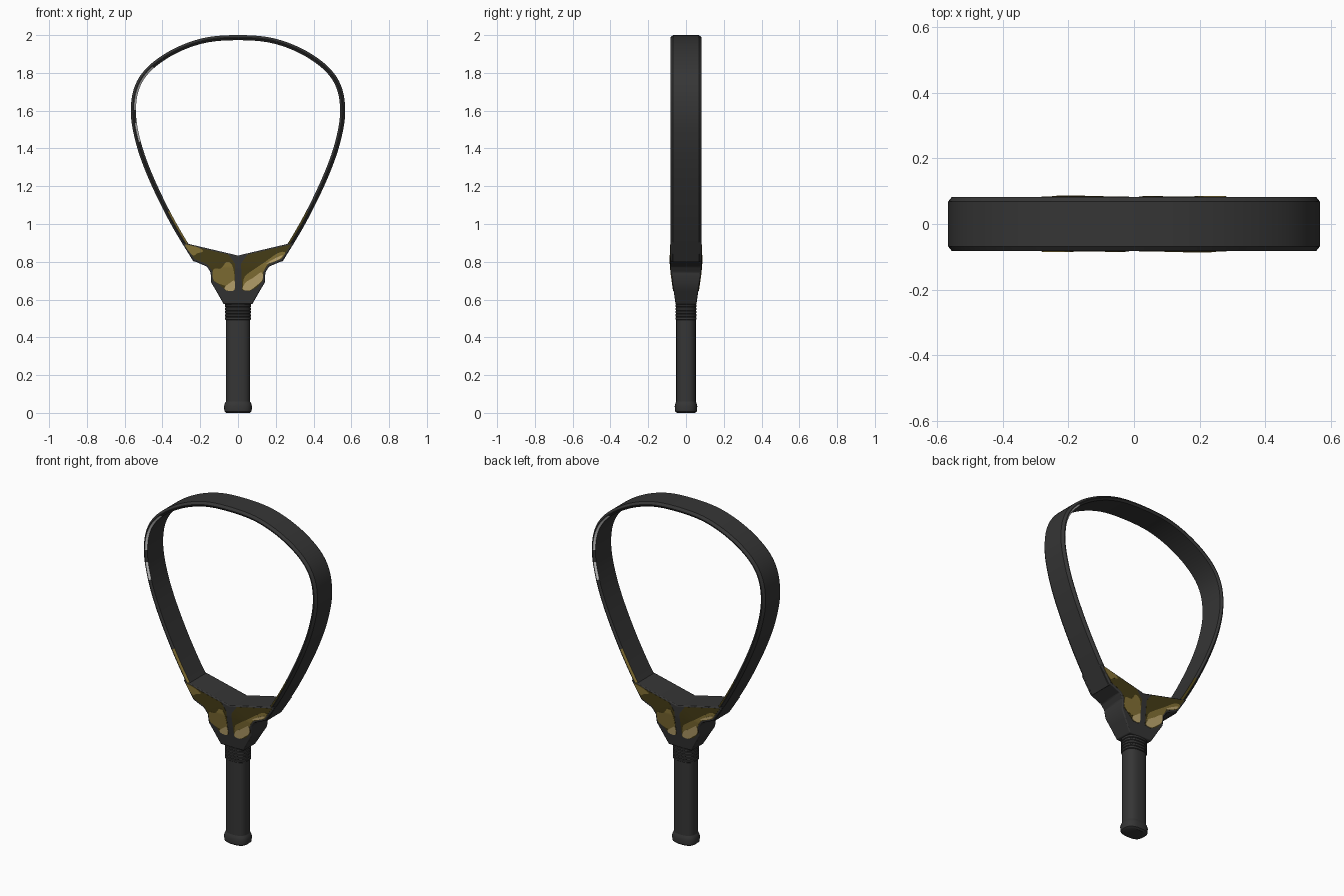
import bpy, bmesh, math
from mathutils import Vector

cube = bpy.data.objects.get("Cube")
if cube:
    bpy.data.objects.remove(cube, do_unlink=True)


def material(name, rgb):
    m = bpy.data.materials.new(name)
    m.use_nodes = True
    m.diffuse_color = (*rgb, 1)
    m.node_tree.nodes["Principled BSDF"].inputs["Base Color"].default_value = (*rgb, 1)
    return m


CHARCOAL = material("charcoal", (0.036, 0.036, 0.036))
OLIVE = material("dark olive", (0.06, 0.045, 0.008))
GOLD = material("camo gold", (0.23, 0.165, 0.035))
TAN = material("camo tan", (0.52, 0.39, 0.16))
WHITE = material("white", (0.75, 0.75, 0.75))


def finish(name, bm, mats, angle=35, bevel=0):
    bmesh.ops.recalc_face_normals(bm, faces=bm.faces)
    mesh = bpy.data.meshes.new(name)
    bm.to_mesh(mesh)
    bm.free()
    obj = bpy.data.objects.new(name, mesh)
    bpy.context.collection.objects.link(obj)
    for m in mats:
        mesh.materials.append(m)
    bpy.ops.object.select_all(action='DESELECT')
    obj.select_set(True)
    bpy.context.view_layer.objects.active = obj
    bpy.ops.object.shade_smooth_by_angle(angle=math.radians(angle))
    if bevel:
        mod = obj.modifiers.new("Bevel", 'BEVEL')
        mod.width, mod.segments = bevel, 2
        mod.limit_method, mod.angle_limit = 'ANGLE', math.radians(30)
    return obj


def spline(points, steps, closed=False):
    """Catmull-Rom curve through the points."""
    p = [Vector(q) for q in points]
    n = len(p)
    p = [p[-1]] + p + p[:2] if closed else [2 * p[0] - p[1]] + p + [2 * p[-1] - p[-2]]
    out = []
    for i in range(n if closed else n - 1):
        a, b, c, d = p[i:i + 4]
        for k in range(steps):
            t = k / steps
            out.append(0.5 * (2 * b + (c - a) * t + (2 * a - 5 * b + 4 * c - d) * t * t
                              + (3 * b - a - 3 * c + d) * t ** 3))
    return out if closed else out + [p[-2]]


# Hoop: chamfered strip swept along a teardrop path
half = [(-.235, .80), (-.33, .955), (-.413, 1.11), (-.49, 1.28), (-.541, 1.43), (-.567, 1.58),
        (-.55, 1.72), (-.48, 1.83), (-.345, 1.925), (-.18, 1.985)]
path = spline(half + [(0, 2.0)] + [(-x, z) for x, z in reversed(half)], 6)
section = [(0, -.068), (.012, -.083), (.016, -.083), (.027, -.073),
           (.027, .073), (.016, .083), (.012, .083), (0, .068)]
INNER_FRONT, INNER_BACK = 2, 4
bm = bmesh.new()
rings = []
for i, p in enumerate(path):
    tangent = (path[min(i + 1, len(path) - 1)] - path[max(i - 1, 0)]).normalized()
    inward = Vector((tangent.y, -tangent.x))
    rings.append([bm.verts.new((p.x + inward.x * o, y, p.y + inward.y * o)) for o, y in section])
for a, b in zip(rings, rings[1:]):
    for j in range(8):
        k = (j + 1) % 8
        face = bm.faces.new((a[j], a[k], b[k], b[j]))
        c = face.calc_center_median()
        if j in (INNER_FRONT, INNER_BACK):
            side = c.x if j == INNER_FRONT else -c.x
            if c.z < 1.07:
                face.material_index = 1 if side < 0 else 2
            elif side < 0 and (1.43 < c.z < 1.54 or 1.6 < c.z < 1.83):
                face.material_index = 3
bm.faces.new(rings[0])
bm.faces.new(rings[-1])
finish("hoop", bm, [CHARCOAL, GOLD, OLIVE, WHITE], 25)


# Throat body and camouflage plates share the same tapering depth
BEND, FOOT = .77, .575


def depth(z):
    return .083 if z >= BEND else .055 + .028 * (z - FOOT) / (BEND - FOOT)


def slab(name, outline, mat, front, back, turn=1, bevel=0):
    """Extrude an x-z outline between two depth rules, folded at the bend."""
    bm = bmesh.new()
    bm.faces.new([bm.verts.new((x, 0, z)) for x, z in outline])
    bmesh.ops.bisect_plane(bm, geom=bm.verts[:] + bm.edges[:] + bm.faces[:],
                           plane_co=(0, 0, BEND), plane_no=(0, 0, 1))
    first = bm.verts[:]
    made = bmesh.ops.extrude_face_region(bm, geom=bm.faces[:], use_keep_orig=True)["geom"]
    for v in first:
        v.co.y = front(v.co.z)
    for v in made:
        if isinstance(v, bmesh.types.BMVert):
            v.co.y = back(v.co.z)
    for v in bm.verts:
        v.co.x *= turn
        v.co.y *= turn
    return finish(name, bm, [mat], 30, bevel)


right_edge = [(.285, .90), (.30, .905), (.235, .805), (.165, .775), (.145, .745),
              (.142, .69), (.115, .645), (.075, .575)]
throat = [(0, .833)] + right_edge + [(-x, z) for x, z in reversed(right_edge)]
slab("throat", throat, CHARCOAL, lambda z: -depth(z), depth, bevel=.008)

# Camouflage: straight-edged olive fields, rounded gold and tan patches
left_field = [(-.282, .892), (-.05, .838), (-.016, .79), (-.016, .65), (-.06, .645),
              (-.1, .68), (-.132, .70), (-.135, .75), (-.16, .785), (-.23, .815)]
right_field = [(.282, .892), (.05, .838), (.016, .79), (.022, .65), (.06, .645),
               (.1, .665), (.132, .70), (.135, .75), (.16, .785), (.23, .815)]
patches = [
    ("gold_corner", GOLD, [(-.28, .89), (-.21, .875), (-.185, .855), (-.215, .845), (-.24, .835)]),
    ("gold_left_patch", GOLD, [(-.13, .76), (-.09, .765), (-.06, .80), (-.03, .78), (-.018, .71),
                               (-.03, .67), (-.09, .68), (-.13, .705)]),
    ("gold_right_patch", GOLD, [(.03, .67), (.035, .72), (.07, .75), (.13, .79), (.21, .845),
                                (.25, .85), (.225, .815), (.16, .79), (.13, .74), (.08, .69)]),
    ("tan_left_patch", TAN, [(-.018, .70), (-.04, .69), (-.07, .665), (-.06, .648),
                             (-.02, .65)]),
    ("tan_right_patch", TAN, [(.025, .655), (.04, .69), (.08, .715), (.125, .745), (.13, .705),
                              (.10, .675), (.06, .648)]),
    ("tan_right_streak", TAN, [(.15, .79), (.19, .815), (.235, .835), (.22, .815), (.18, .797)]),
]


def plate(name, outline, mat, lift, turn):
    slab(name, outline, mat, lambda z: -depth(z) - lift, lambda z: -depth(z) + .003, turn)


for label, turn in (("front", 1), ("back", -1)):
    plate(label + "_olive_left", left_field, OLIVE, .001, turn)
    plate(label + "_olive_right", right_field, OLIVE, .001, turn)
    for name, mat, points in patches:
        plate(label + "_" + name, spline(points, 4, True), mat,
              .0035 if mat == TAN else .0022, turn)


# Handle parts: lofted rounded-rectangle rings
def loft(name, levels, sides=32, power=.75):
    bm = bmesh.new()
    loops = []
    for z, rx, ry in levels:
        ring = []
        for i in range(sides):
            c, s = (f(2 * math.pi * i / sides) for f in (math.cos, math.sin))
            ring.append(bm.verts.new((rx * math.copysign(abs(c) ** power, c),
                                      ry * math.copysign(abs(s) ** power, s), z)))
        loops.append(ring)
    for a, b in zip(loops, loops[1:]):
        for i in range(sides):
            j = (i + 1) % sides
            bm.faces.new((a[i], a[j], b[j], b[i]))
    bm.faces.new(loops[0])
    bm.faces.new(loops[-1])
    return finish(name, bm, [CHARCOAL], 40)


loft("grip", [(.03, .064, .052), (.50, .064, .052)])
loft("butt_cap", [(0, .062, .048), (.008, .072, .057), (.035, .074, .06),
                  (.05, .07, .056), (.06, .064, .052)])
collar = []
for i in range(5):
    z = .492 + i * .017
    collar += [(z, .065, .052), (z + .003, .069, .056), (z + .012, .069, .056), (z + .015, .065, .052)]
loft("ribbed_collar", collar)
loft("throat_neck", [(.565, .066, .053), (.585, .07, .054), (.61, .07, .054)])
